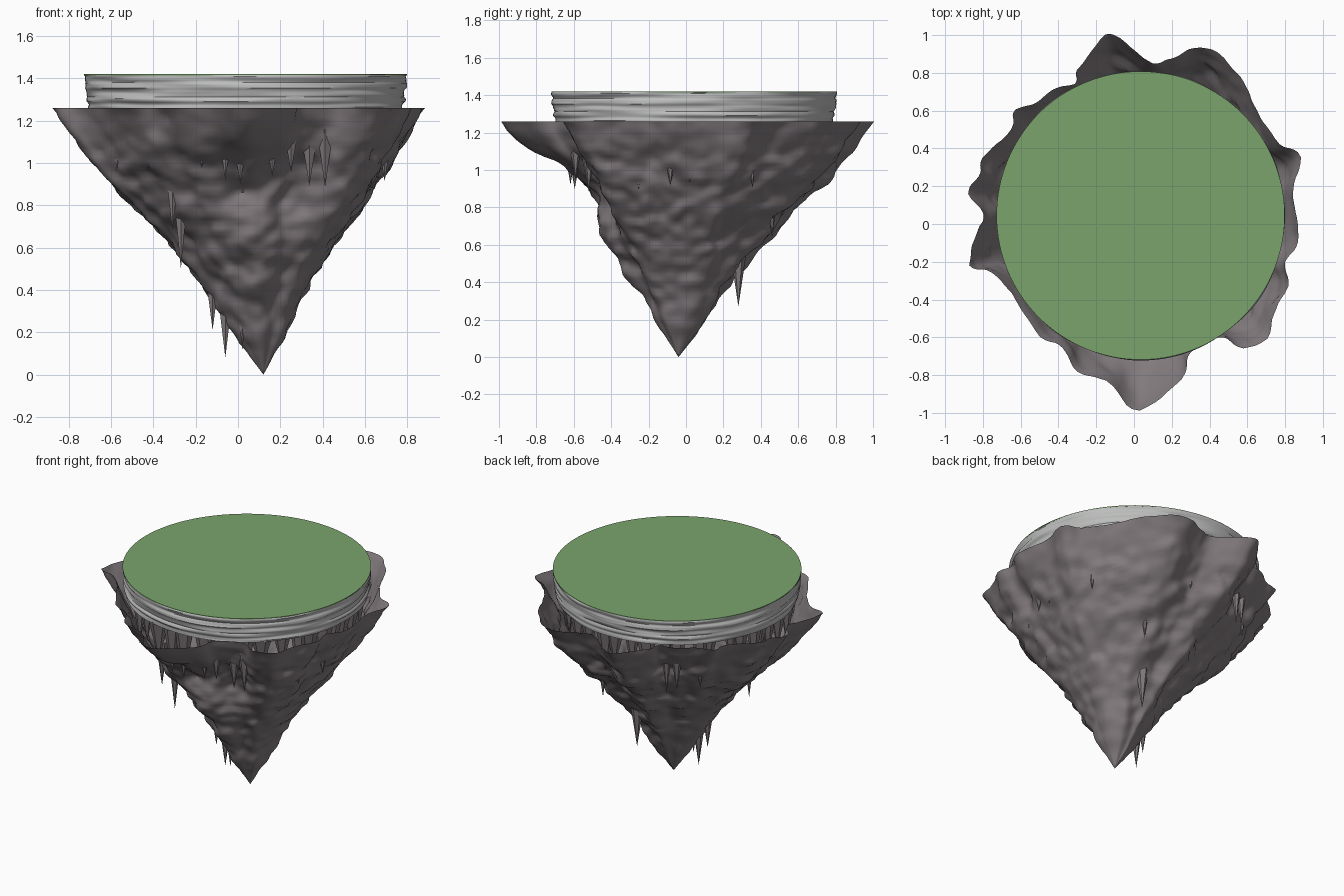
import bpy, bmesh, math, random
from mathutils import Vector, noise

random.seed(4)
if "Cube" in bpy.data.objects:
    bpy.data.objects.remove(bpy.data.objects["Cube"], do_unlink=True)

RIM_Z = 1.26
TOP_Z = 1.42
APEX = Vector((0.12, -0.04))
DISC = Vector((0.035, 0.045))
DISC_R = 0.763


def material(name, rgb):
    mat = bpy.data.materials.new(name)
    mat.use_nodes = True
    colour = (*rgb, 1)
    mat.diffuse_color = colour
    bsdf = next(n for n in mat.node_tree.nodes if n.type == 'BSDF_PRINCIPLED')
    bsdf.inputs["Base Color"].default_value = colour
    bsdf.inputs["Roughness"].default_value = 0.9
    return mat


def finish(name, bm, mat, angle=None):
    mesh = bpy.data.meshes.new(name)
    bm.to_mesh(mesh)
    bm.free()
    obj = bpy.data.objects.new(name, mesh)
    bpy.context.collection.objects.link(obj)
    mesh.materials.append(mat)
    if angle:
        bpy.ops.object.select_all(action='DESELECT')
        obj.select_set(True)
        bpy.context.view_layer.objects.active = obj
        bpy.ops.object.shade_smooth_by_angle(angle=math.radians(angle))
    return obj


def bridge(bm, lower, upper):
    """Join two closed rings of vertices, listed anticlockwise from above."""
    n = len(lower)
    for i in range(n):
        j = (i + 1) % n
        bm.faces.new((lower[i], lower[j], upper[j], upper[i]))


def table(points, z):
    for (z0, f0), (z1, f1) in zip(points, points[1:]):
        if z <= z1:
            return f0 + (f1 - f0) * (z - z0) / (z1 - z0)
    return points[-1][1]


rock = material("dark rock", (0.222, 0.196, 0.208))
cliff = material("pale stone", (0.50, 0.51, 0.50))
grass = material("grass green", (0.197, 0.367, 0.152))

# Ragged rim of the rock, anticlockwise from the left side
RIM = [(.86, 0), (.85, .18), (.88, .35), (.75, .45), (.65, .6), (.58, .75),
       (.48, .88), (.35, .93), (.2, .87), (.1, .84), (0, .92), (-.07, .98),
       (-.15, 1), (-.22, .93), (-.3, .82), (-.31, .74), (-.42, .71),
       (-.5, .66), (-.62, .6), (-.65, .5), (-.8, .35), (-.82, .25),
       (-.88, .16), (-.8, .05), (-.83, -.05), (-.88, -.22), (-.75, -.26),
       (-.62, -.4), (-.5, -.6), (-.38, -.66), (-.3, -.78), (-.15, -.84),
       (.03, -1), (.25, -.82), (.3, -.67), (.45, -.6), (.58, -.66),
       (.7, -.6), (.75, -.45), (.82, -.33), (.8, -.2), (.86, -.1)]
PROFILE = [(0, 0), (.15, .12), (.36, .25), (.52, .38), (.73, .57),
           (.95, .79), (1.1, .9), (RIM_Z, 1)]

# Resample the rim, then average it into a softer outline for the lower rock
SUB = 6
corners = [Vector(p) for p in RIM]
rim = []
for i, p in enumerate(corners):
    before, q = corners[i - 1], corners[(i + 1) % len(corners)]
    after = corners[(i + 2) % len(corners)]
    for s in range(SUB):
        t = s / SUB
        h = t * t * (3 - 2 * t)
        straight = p.lerp(q, t)
        bend = (p - before).lerp(q - after, h) * t * (1 - t) * 0.4
        rim.append(straight + bend)
count = len(rim)
WIDE = 10
soft = [sum((rim[(i + k) % count] for k in range(-WIDE, WIDE + 1)), Vector((0, 0)))
        / (2 * WIDE + 1) for i in range(count)]

# Hanging rock: open shell narrowing to a point
bm = bmesh.new()
tip = bm.verts.new((*APEX, 0))
LEVELS = 60
rings = []
for k in range(1, LEVELS + 1):
    z = RIM_Z * k / LEVELS
    f = table(PROFILE, z)
    ring = []
    for sharp, smooth in zip(rim, soft):
        outline = smooth.lerp(sharp, (k / LEVELS) ** 1.8)
        out = (outline - APEX).normalized()
        # The front spur is undercut below the rim
        undercut = 0.3 * max(0, -out.y) ** 7 * math.exp(-((z - 0.9) / 0.17) ** 2)
        p = APEX.lerp(outline, f * (1 - undercut))
        at = Vector((p.x, p.y, z * 1.4))
        bump = 0.035 * noise.noise(at * 5) + 0.026 * noise.noise(at * 12)
        edge = max(0.45, min(1, (1 - k / LEVELS) * 6))
        p = p + out * bump * min(1, f * 3) * edge
        ring.append(bm.verts.new((p.x, p.y, z)))
    rings.append(ring)
for i in range(count):
    bm.faces.new((tip, rings[0][(i + 1) % count], rings[0][i]))
for lower, upper in zip(rings, rings[1:]):
    bridge(bm, lower, upper)
finish("hanging_rock", bm, rock, 60)

# Layered stone band under the grass
bm = bmesh.new()
SIDES, LAYERS = 128, 24
rings = []
for k in range(LAYERS + 1):
    t = k / LAYERS
    z = 1.25 + (TOP_Z - 0.004 - 1.25) * t
    step = random.uniform(-0.006, 0.002) - 0.016 * (1 - t)
    ring = []
    for i in range(SIDES):
        a = math.tau * i / SIDES
        d = Vector((math.cos(a), math.sin(a)))
        wave = 0.011 * noise.noise(Vector((d.x * 2.5, d.y * 2.5, z * 35)))
        r = DISC_R + (step + wave if k < LAYERS else 0)
        ring.append(bm.verts.new((*(DISC + d * r), z)))
    rings.append(ring)
for lower, upper in zip(rings, rings[1:]):
    bridge(bm, lower, upper)
bm.faces.new(rings[0][::-1])
finish("stone_band", bm, cliff, 50)

# Thin grass plate
bm = bmesh.new()
bmesh.ops.create_cone(bm, cap_ends=True, segments=SIDES, radius1=DISC_R,
                      radius2=DISC_R, depth=0.006)
bmesh.ops.translate(bm, verts=bm.verts, vec=(*DISC, TOP_Z - 0.003))
finish("grass_top", bm, grass, 40)


def spike(bm, x, y, tip_z, length, radius):
    made = bmesh.ops.create_cone(bm, cap_ends=True, segments=6, radius1=0,
                                 radius2=radius, depth=length)
    bmesh.ops.translate(bm, verts=made["verts"], vec=(x, y, tip_z + length / 2))


# Stalactites breaking through the rock
bm = bmesh.new()
for x, y, tip_z, length, radius in [
        (-.12, -.06, .21, .3, .045), (-.06, -.05, .08, .36, .05),
        (.02, -.11, .12, .3, .04), (.17, .28, .27, .3, .045),
        (.3, .46, .64, .25, .035), (-.27, -.29, .5, .4, .045),
        (-.31, -.37, .68, .3, .04), (-.3, .14, .7, .2, .03)]:
    spike(bm, x, y, tip_z, length, radius)
finish("stalactites", bm, rock)

# Ring of broad spikes hanging below the stone band, inside the rim
bm = bmesh.new()
TEETH = 40
for i in range(TEETH):
    a = math.tau * (i + random.uniform(-0.3, 0.3)) / TEETH
    r = random.uniform(0.63, 0.68)
    length = random.uniform(0.22, 0.38)
    spike(bm, DISC.x + r * math.cos(a), DISC.y + r * math.sin(a),
          RIM_Z - length, length, random.uniform(0.045, 0.07))
finish("under_spikes", bm, rock)
